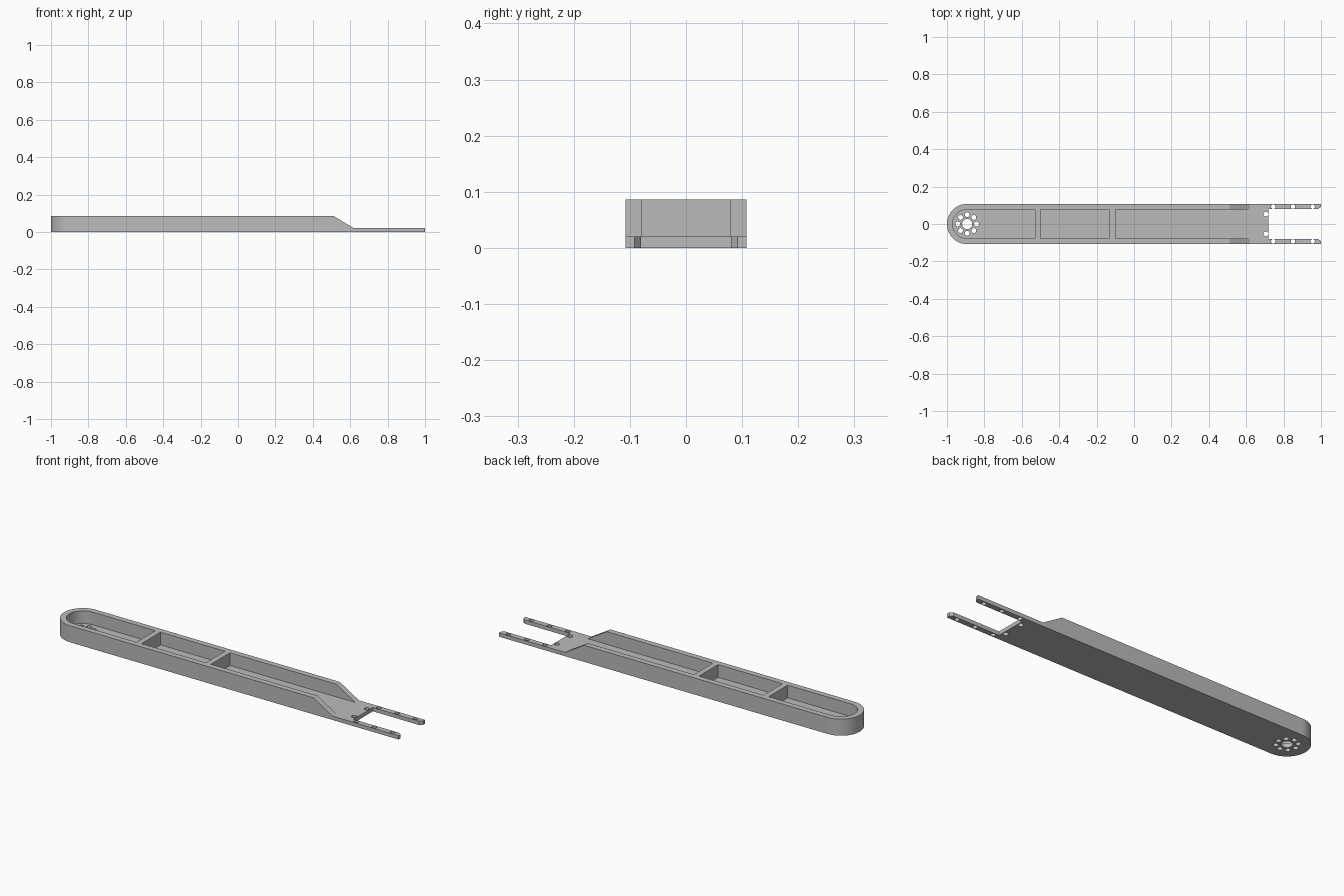
import bpy, bmesh
from math import pi, cos, sin, radians

if "Cube" in bpy.data.objects:
    bpy.data.objects.remove(bpy.data.objects["Cube"], do_unlink=True)

HALF_W, INNER_W = 0.108, 0.078      # outer and inner half widths
TOP, FLOOR = 0.086, 0.02            # wall height, floor thickness
HUB_X = -1 + HALF_W                 # centre of the rounded end

grey = bpy.data.materials.new("grey plastic")
grey.use_nodes = True
colour = (0.5, 0.5, 0.5, 1)
grey.diffuse_color = colour
grey.node_tree.nodes["Principled BSDF"].inputs["Base Color"].default_value = colour


def arc(cx, cy, r, start, end, n):
    return [(cx + r * cos(start + (end - start) * i / n),
             cy + r * sin(start + (end - start) * i / n)) for i in range(n + 1)]


def circle(cx, cy, r, n=24):
    return arc(cx, cy, r, 0, 2 * pi, n)[:-1]


def box(x0, x1, y):
    return [(x0, -y), (x1, -y), (x1, y), (x0, y)]


def prisms(name, outlines, low, high, upright=False):
    """Extrude outlines along z, or along y when upright."""
    bm = bmesh.new()
    for pts in outlines:
        place = lambda p, h: (p[0], h, p[1]) if upright else (p[0], p[1], h)
        a = [bm.verts.new(place(p, low)) for p in pts]
        b = [bm.verts.new(place(p, high)) for p in pts]
        bm.faces.new(a)
        bm.faces.new(b)
        for i in range(len(pts)):
            j = (i + 1) % len(pts)
            bm.faces.new((a[i], a[j], b[j], b[i]))
    bmesh.ops.recalc_face_normals(bm, faces=bm.faces)
    mesh = bpy.data.meshes.new(name)
    bm.to_mesh(mesh)
    bm.free()
    obj = bpy.data.objects.new(name, mesh)
    bpy.context.collection.objects.link(obj)
    return obj


def cut(target, cutter):
    mod = target.modifiers.new("cut", "BOOLEAN")
    mod.operation, mod.solver, mod.object = "DIFFERENCE", "EXACT", cutter
    bpy.ops.object.select_all(action="DESELECT")
    bpy.context.view_layer.objects.active = target
    target.select_set(True)
    bpy.ops.object.modifier_apply(modifier=mod.name)
    bpy.data.objects.remove(cutter, do_unlink=True)


# Arm blank: one rounded end, small chamfers at the fork tips
outline = arc(HUB_X, 0, HALF_W, pi / 2, 3 * pi / 2, 40) + [(1, -HALF_W), (1, HALF_W)]
arm = prisms("arm", [outline], 0, TOP)
arm.data.materials.append(grey)

# Sloped wall ends and thin fork plate
cut(arm, prisms("slope_cutter", [[(0.46, 0.116), (0.62, FLOOR), (1.1, FLOOR), (1.1, 0.116)]],
                -0.2, 0.2, upright=True))

# Three pockets, leaving two cross ribs
pockets = [arc(HUB_X, 0, INNER_W, pi / 2, 3 * pi / 2, 40) + [(-0.53, -INNER_W), (-0.53, INNER_W)],
           box(-0.5, -0.13, INNER_W), box(-0.1, 0.7, INNER_W)]
cut(arm, prisms("pocket_cutter", pockets, FLOOR, 0.2))

# Fork slot, flaring at the chamfered tips
slot = [(0.72, -0.08), (0.985, -0.08), (1, -0.092), (1.1, -0.092)]
slot += [(x, -y) for x, y in reversed(slot)]
cut(arm, prisms("slot_cutter", [slot], -0.1, 0.2))

# Hub bore, bolt circle and fork screw holes
holes = [circle(HUB_X, 0, 0.027, 32)]
holes += [circle(x, y, 0.013) for x, y in circle(HUB_X, 0, 0.05, 8)]
for side in (-1, 1):
    holes.append(circle(0.705, side * 0.053, 0.013))
    holes += [circle(x, side * 0.093, 0.012) for x in (0.745, 0.85, 0.955)]
cut(arm, prisms("hole_cutter", holes, -0.1, 0.2))

bpy.ops.object.shade_smooth_by_angle(angle=radians(30))
